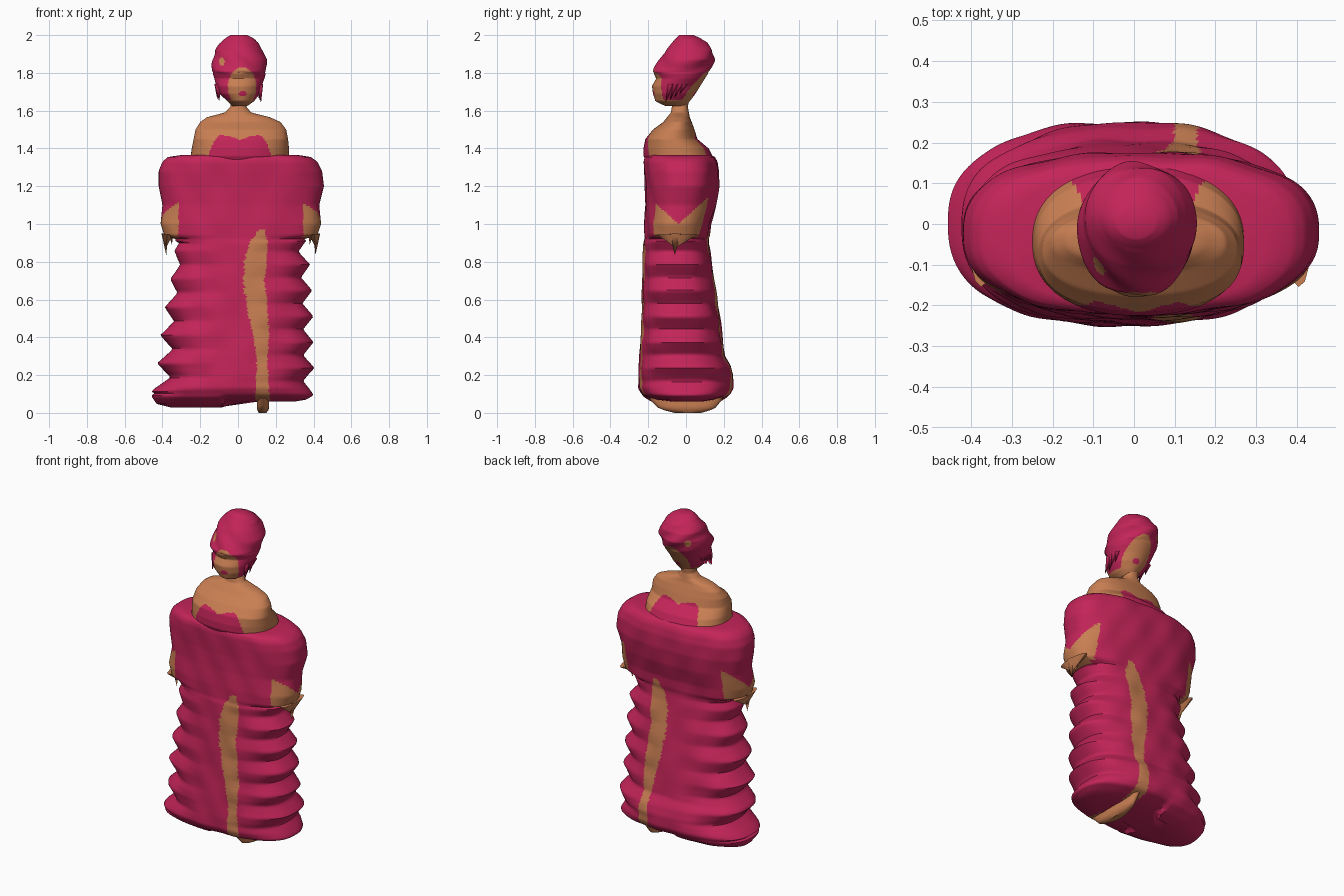
import bpy, math

cube = bpy.data.objects.get("Cube")
if cube:
    bpy.data.objects.remove(cube, do_unlink=True)


def make_material(name, colour):
    mat = bpy.data.materials.new(name)
    mat.use_nodes = True
    mat.diffuse_color = colour
    mat.node_tree.nodes["Principled BSDF"].inputs["Base Color"].default_value = colour
    return mat


MATERIALS = [make_material("crimson", (0.55, 0.018, 0.10, 1)),
             make_material("skin", (0.58, 0.21, 0.085, 1))]
RED, SKIN = 0, 1


def build(name, verts, faces, rule):
    """Make a smooth object whose face colours follow rule(x, y, z)."""
    mesh = bpy.data.meshes.new(name)
    mesh.from_pydata(verts, [], faces)
    for mat in MATERIALS:
        mesh.materials.append(mat)
    for poly in mesh.polygons:
        poly.material_index = rule(*poly.center)
    obj = bpy.data.objects.new(name, mesh)
    bpy.context.collection.objects.link(obj)
    bpy.ops.object.select_all(action='DESELECT')
    obj.select_set(True)
    bpy.context.view_layer.objects.active = obj
    bpy.ops.object.shade_smooth_by_angle(angle=math.radians(50))
    return obj


def sample(rows, t):
    """Linear lookup in rows whose first entry is the key."""
    for a, b in zip(rows, rows[1:]):
        if t <= b[0]:
            k = max(0, (t - a[0]) / (b[0] - a[0]))
            return [p + (q - p) * k for p, q in zip(a[1:], b[1:])]
    return rows[-1][1:]


def power(value, exponent):
    return math.copysign(abs(value) ** exponent, value)


def loft(name, rows, rings, cols, roundness, rule, adjust=None, warp=None):
    """Stack rounded sections; each row is height, left, right, front, back."""
    verts, faces = [], []
    low, high = rows[0][0], rows[-1][0]
    for i in range(rings + 1):
        z = low + (high - low) * i / rings
        l, r, f, b = sample(rows, z)
        if adjust:
            l, r = adjust(z, l, r)
        for j in range(cols):
            a = math.tau * j / cols
            x = (r - l) / 2 + (r + l) / 2 * power(math.cos(a), 2 / roundness)
            y = (b - f) / 2 + (b + f) / 2 * power(math.sin(a), 2 / roundness)
            verts.append(warp(x, y, z) if warp else (x, y, z))
    for i in range(rings):
        for j in range(cols):
            k = (j + 1) % cols
            faces.append((i * cols + j, i * cols + k,
                          (i + 1) * cols + k, (i + 1) * cols + j))
    faces.append(tuple(reversed(range(cols))))
    faces.append(tuple(range(rings * cols, (rings + 1) * cols)))
    return build(name, verts, faces, rule)


def spike(name, base, tip, rx, ry, colour, sides=12):
    """Tapered tip used for fingers and locks of hair."""
    verts = [(base[0] + rx * math.cos(math.tau * j / sides),
              base[1] + ry * math.sin(math.tau * j / sides), base[2])
             for j in range(sides)] + [tip]
    faces = [((j + 1) % sides, j, sides) for j in range(sides)]
    faces.append(tuple(range(sides)))
    build(name, verts, faces, lambda x, y, z: colour)


# Gown with ruffled sides, a skin slit and bare hands at the sides
GOWN = [(.02, .36, .30, .08, .10), (.04, .43, .36, .16, .16), (.08, .455, .395, .22, .22),
        (.13, .46, .40, .25, .25), (.2, .44, .40, .25, .25), (.25, .43, .405, .247, .235),
        (.3, .425, .40, .245, .205), (.5, .40, .40, .235, .18), (.7, .36, .39, .23, .15),
        (.9, .33, .37, .225, .12), (.92, .33, .35, .22, .12), (.94, .39, .42, .22, .125),
        (1, .41, .44, .22, .13), (1.1, .40, .43, .215, .16), (1.2, .42, .455, .215, .175),
        (1.28, .42, .445, .22, .175), (1.33, .40, .42, .222, .165),
        (1.355, .37, .385, .215, .15), (1.365, .3, .32, .2, .13)]
SLIT = [(0, .1, .17), (.1, .09, .165), (.3, .1, .155), (.4, .08, .165), (.55, .05, .155),
        (.7, .03, .14), (.8, .035, .155), (.9, .06, .155), (.97, .11, .14)]


def ruffle(z, l, r):
    def valley(peak, period):
        return 1 - abs(((z - peak) / period) % 1 * 2 - 1)
    if .1 < z < .9:
        l -= valley(.71, .149) * (.1 - .075 * z)
        r -= valley(.785, .137) * .055
    return l, r


def folds(x, y, z):
    y += .004 * math.sin(x * 30 + z * 4) * math.sin(z * 17 + x * 6)
    if z < .1:
        z += (.05 if x > -.08 else .012) * (1 - z / .1)
    return x, y, z


def gown_colour(x, y, z):
    if z < .97:
        a, b = sample(SLIT, z)
        if a < x < b:
            return SKIN
    hand = abs(x - .015) > .33 and .925 < z < 1 + .9 * abs(y + .04)
    return SKIN if hand else RED


loft("gown", GOWN, 130, 240, 2.5, gown_colour, ruffle, folds)

# Foot showing under the slit
loft("foot", [(0, -.11, .15, .06, .08), (.02, -.1, .165, .14, .15), (.08, -.1, .165, .2, .2)],
     6, 32, 2.2, lambda x, y, z: SKIN)

# Shoulders and neck, with the heart-shaped bodice top
TORSO = [(1.28, .2, .22, .19, .1), (1.36, .25, .27, .225, .14), (1.4, .245, .27, .225, .12),
         (1.45, .235, .265, .215, .06), (1.5, .225, .255, .175, .045),
         (1.54, .2, .225, .12, .03), (1.565, .165, .17, .1, .02),
         (1.59, .07, .07, .08, .015), (1.62, .04, .045, .075, .01), (1.68, .04, .05, .08, .02)]


def bodice_colour(x, y, z):
    d = abs(x - .01)
    top = 1.445 + .025 * math.sin(min(d / .1, 1) * math.pi / 2)
    if d > .1:
        top -= ((d - .1) / .06) ** 2 * .09
    return RED if d < .17 and z < top else SKIN


loft("shoulders", TORSO, 90, 160, 2.3, bodice_colour)

# Head: swept-up hair with the face and lips as colour areas
HEAD = [(1.625, .03, .05, .11, 0), (1.65, .055, .085, .162, .02), (1.69, .1, .115, .175, .05),
        (1.73, .115, .125, .18, .075), (1.77, .125, .14, .158, .1), (1.81, .137, .15, .178, .125),
        (1.87, .135, .15, .14, .152), (1.92, .12, .132, .107, .14), (1.96, .095, .11, .072, .11),
        (1.985, .065, .08, .052, .075), (2, .04, .05, .035, .04)]


def head_colour(x, y, z):
    lips = ((x - .025) / .022) ** 2 + ((z - 1.692) / .014) ** 2 < 1
    oval = ((x - .022) / .075) ** 2 + ((z - 1.725) / .105) ** 2 < 1
    patch = ((x + .085) / .015) ** 2 + ((z - 1.86) / .022) ** 2 < 1
    if lips:
        return RED
    return SKIN if oval or patch or z < 1.655 else RED


def waves(x, y, z):
    k = .005 * math.sin(z * 55 + x * 40) * (1 if 1.8 < z < 1.97 else 0)
    return x * (1 + k * 6), y * (1 + k * 6), z


loft("head", HEAD, 70, 120, 1.95, head_colour, warp=waves)

# Loose locks at the temples
for i in range(4):
    y = -.08 + .025 * i
    spike("lock_right", (-.105, y, 1.74), (-.1 - .01 * (i % 2), y - .03, 1.65 + .012 * i),
          .02, .015, RED)
    spike("lock_left", (.115, y, 1.74), (.122 - .01 * (i % 2), y - .03, 1.64 + .015 * i),
          .018, .015, RED)

# Hands tapering to pointed fingers
for side, x in (("right", -.375), ("left", .405)):
    s = math.copysign(1, x)
    spike("palm_" + side, (x, -.045, .945), (x + .005 * s, -.055, .875), .03, .11, SKIN)
    spike("finger_" + side, (x + .012 * s, -.055, .95), (x + .005 * s, -.06, .835),
          .018, .03, SKIN)
    spike("thumb_" + side, (x - .02 * s, -.05, .95), (x - .025 * s, -.06, .89), .013, .03, SKIN)
